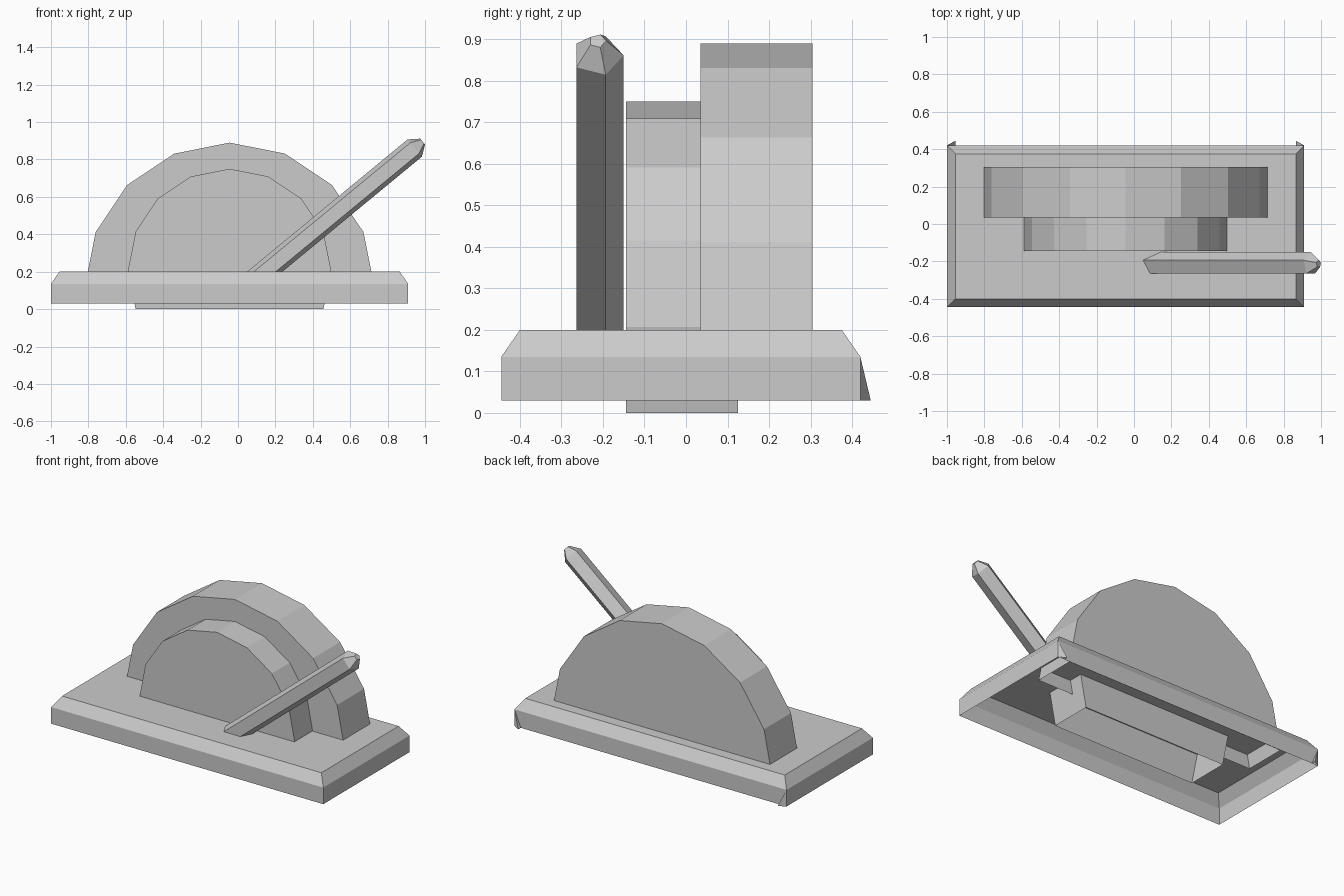
import bpy, bmesh, math
from mathutils import Vector

if "Cube" in bpy.data.objects:
    bpy.data.objects.remove(bpy.data.objects["Cube"])


def loft(name, rings, caps, extra=()):
    """Join equal-sized point rings with quads; caps = (first, last)."""
    bm = bmesh.new()
    rows = [[bm.verts.new(p) for p in r] for r in rings]
    n = len(rows[0])
    for a, b in zip(rows, rows[1:]):
        for i in range(n):
            j = (i + 1) % n
            bm.faces.new((a[i], a[j], b[j], b[i]))
    if caps[0]:
        bm.faces.new(rows[0][::-1])
    if caps[1]:
        bm.faces.new(rows[-1])
    bmesh.ops.recalc_face_normals(bm, faces=bm.faces)
    for tri in extra:
        bm.faces.new([bm.verts.new(p) for p in tri])
    me = bpy.data.meshes.new(name)
    bm.to_mesh(me)
    bm.free()
    ob = bpy.data.objects.new(name, me)
    bpy.context.collection.objects.link(ob)
    return ob


def rect(x0, x1, y0, y1, z):
    return [(x0, y0, z), (x1, y0, z), (x1, y1, z), (x0, y1, z)]


def half_disc(name, r, zc, y0, y1, foot=()):
    """Half of a 16-sided disc, open underneath; foot = extra rim points."""
    arc = [(-0.045 + r * math.cos(math.pi * i / 8), zc + r * math.sin(math.pi * i / 8))
           for i in range(9)]
    if foot:
        arc = [foot[0]] + arc + [foot[1]]
    bm = bmesh.new()
    f = [bm.verts.new((x, y0, z)) for x, z in arc]
    b = [bm.verts.new((x, y1, z)) for x, z in arc]
    bm.faces.new(f[::-1])
    bm.faces.new(b)
    for i in range(len(arc) - 1):
        bm.faces.new((f[i], f[i + 1], b[i + 1], b[i]))
    bmesh.ops.recalc_face_normals(bm, faces=bm.faces)
    me = bpy.data.meshes.new(name)
    bm.to_mesh(me)
    bm.free()
    ob = bpy.data.objects.new(name, me)
    bpy.context.collection.objects.link(ob)


# Chamfered base shell, open below, with small flared tabs at the rear corners
tabs = []
for x, s in ((-1.0, 1), (0.91, -1)):
    low, high = (x, 0.42, 0.03), (x, 0.42, 0.135)
    peak, inner = (x + s * 0.045, 0.445, 0.03), (x + s * 0.045, 0.42, 0.03)
    pair = [(low, high, peak), (high, inner, peak)]
    tabs += [t[::-1] for t in pair] if s < 0 else pair
loft("base", [rect(-1, 0.91, -0.445, 0.42, 0.03),
              rect(-1, 0.91, -0.445, 0.42, 0.135),
              rect(-0.955, 0.865, -0.40, 0.375, 0.2)], (False, True), tabs)

# Rear and front half discs
half_disc("rear_disc", 0.775, 0.115, 0.035, 0.305)
half_disc("front_disc", 0.543, 0.207, -0.145, 0.125, ((0.457, 0.0), (-0.547, 0.0)))

# Slanted five-sided lever with a tapered tip
ang = math.radians(39.5)
side = Vector((-math.sin(ang), 0, math.cos(ang)))


def pentagon(x, z, r):
    c = Vector((x, -0.213, z))
    return [c + r * (Vector((0, math.cos(t), 0)) + math.sin(t) * side)
            for t in (math.tau * i / 5 for i in range(5))]


loft("lever", [pentagon(0.045, 0.119, 0.063), pentagon(0.945, 0.861, 0.063),
               pentagon(0.987, 0.896, 0.021)], (True, True))
